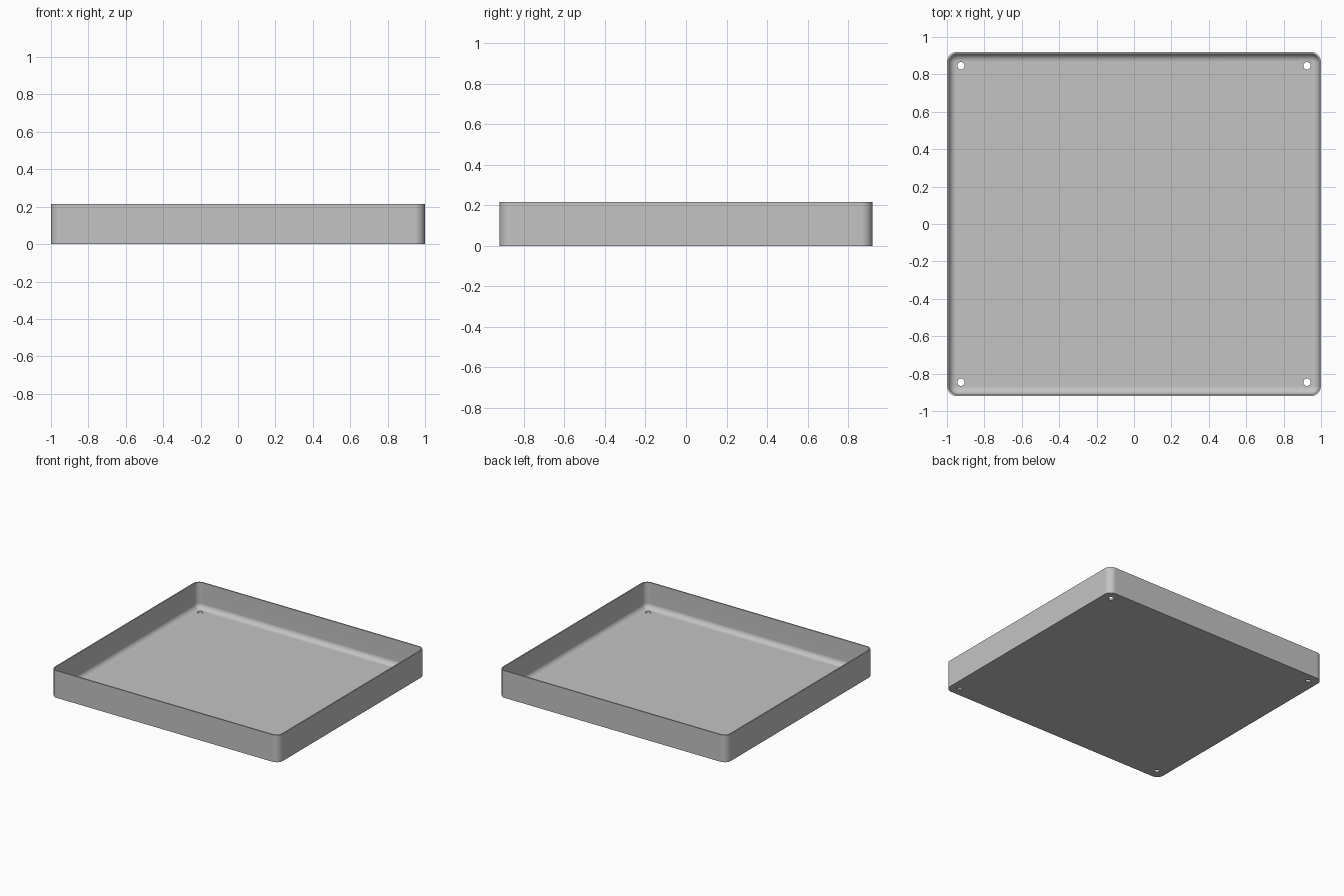
import bpy, bmesh
from math import sin, cos, pi

if "Cube" in bpy.data.objects:
    bpy.data.objects.remove(bpy.data.objects["Cube"])

HALF_X, HALF_Y, HEIGHT = 1.0, 0.92, 0.215
CORNER, WALL, FLOOR, FILLET = 0.055, 0.01, 0.01, 0.04
HOLE_X, HOLE_Y, HOLE_R = 0.925, 0.846, 0.02
STEPS = 8

grey = bpy.data.materials.new("grey")
grey.use_nodes = True
colour = (0.55, 0.55, 0.55, 1)
grey.diffuse_color = colour
grey.node_tree.nodes["Principled BSDF"].inputs["Base Color"].default_value = colour

bm = bmesh.new()


def ring(points, z):
    return [bm.verts.new((x, y, z)) for x, y in points]


def rounded_rect(inset):
    """Outline of the tray, moved inwards by inset."""
    points, r = [], CORNER - inset
    for quarter, (sx, sy) in enumerate([(1, 1), (-1, 1), (-1, -1), (1, -1)]):
        for i in range(STEPS + 1):
            a = (quarter + i / STEPS) * pi / 2
            points.append((sx * (HALF_X - CORNER) + r * cos(a),
                           sy * (HALF_Y - CORNER) + r * sin(a)))
    return points


def circle(cx, cy, count=24):
    return [(cx + HOLE_R * cos(2 * pi * i / count),
             cy + HOLE_R * sin(2 * pi * i / count)) for i in range(count)]


def skin(a, b):
    for i in range(len(a)):
        j = (i + 1) % len(a)
        bm.faces.new((a[i], a[j], b[j], b[i]))


def loop_edges(loop):
    return [bm.edges.get((v, loop[i - 1])) for i, v in enumerate(loop)]


# Outer wall, rim, inner wall and the fillet down to the floor
profile = [(0, 0), (0, HEIGHT), (WALL, HEIGHT)]
for i in range(STEPS + 1):
    a = i / STEPS * pi / 2
    profile.append((WALL + FILLET * (1 - cos(a)), FLOOR + FILLET * (1 - sin(a))))
rings = [ring(rounded_rect(inset), z) for inset, z in profile]
for lower, upper in zip(rings, rings[1:]):
    skin(lower, upper)

# Corner screw holes
bottom_edges, floor_edges = loop_edges(rings[0]), loop_edges(rings[-1])
for sx in (-1, 1):
    for sy in (-1, 1):
        outline = circle(sx * HOLE_X, sy * HOLE_Y)
        low, high = ring(outline, 0), ring(outline, FLOOR)
        skin(high, low)
        bottom_edges += loop_edges(low)
        floor_edges += loop_edges(high)

# Underside and floor, open at the holes
bmesh.ops.triangle_fill(bm, edges=bottom_edges, use_beauty=True, normal=(0, 0, -1))
bmesh.ops.triangle_fill(bm, edges=floor_edges, use_beauty=True, normal=(0, 0, 1))
bmesh.ops.recalc_face_normals(bm, faces=bm.faces)

mesh = bpy.data.meshes.new("tray")
bm.to_mesh(mesh)
bm.free()
mesh.materials.append(grey)
tray = bpy.data.objects.new("tray", mesh)
bpy.context.collection.objects.link(tray)

# Smooth curves, flat panels and crisp rims
bpy.ops.object.select_all(action="DESELECT")
tray.select_set(True)
bpy.context.view_layer.objects.active = tray
bpy.ops.object.shade_smooth_by_angle(angle=pi / 6)
weighted = tray.modifiers.new("flat panels", "WEIGHTED_NORMAL")
weighted.keep_sharp = True
